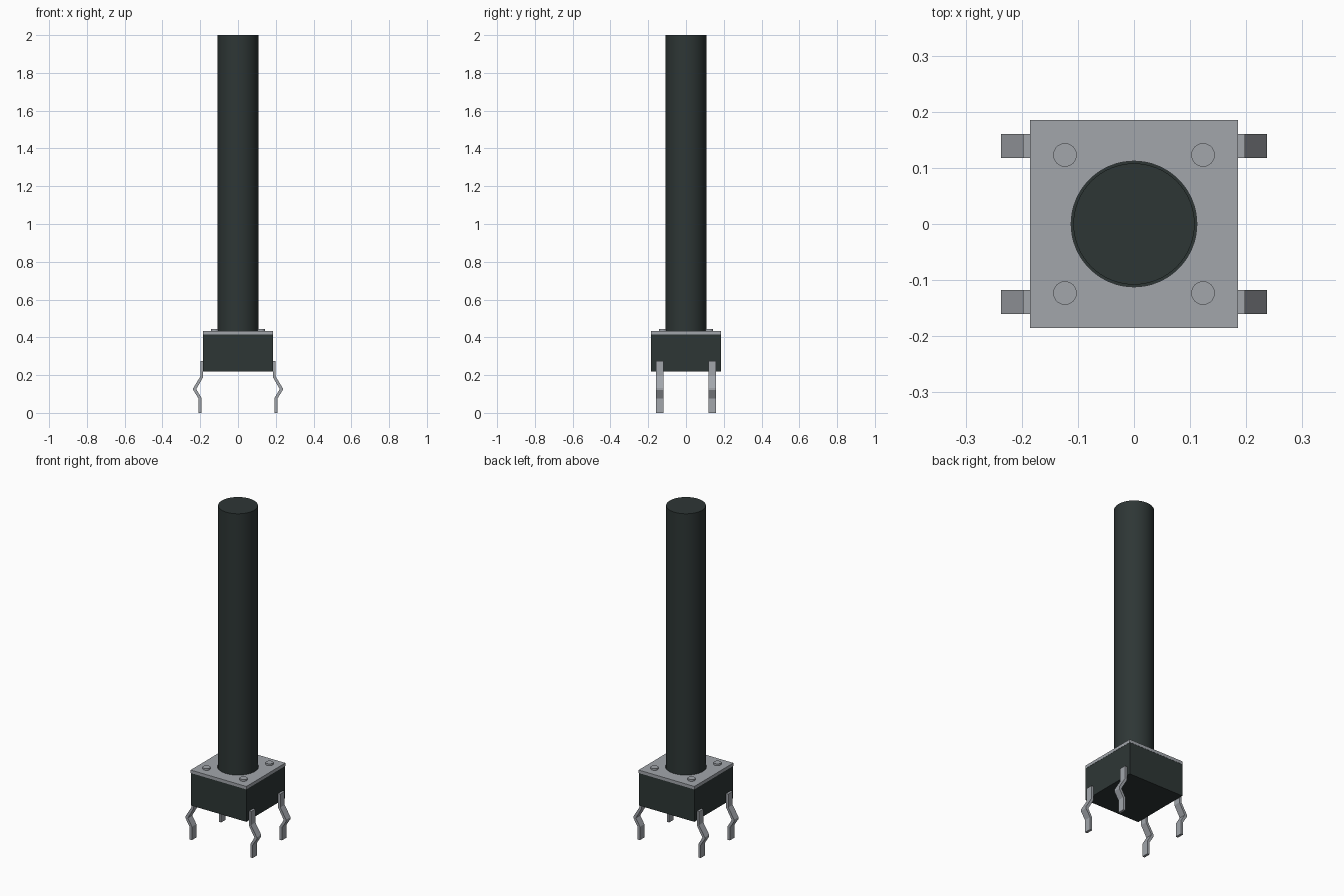
import bpy
import bmesh

if "Cube" in bpy.data.objects:
    bpy.data.objects.remove(bpy.data.objects["Cube"])


def material(name, rgb):
    m = bpy.data.materials.new(name)
    m.diffuse_color = (*rgb, 1.0)
    m.use_nodes = True
    m.node_tree.nodes["Principled BSDF"].inputs["Base Color"].default_value = m.diffuse_color
    return m


BLACK = material("dark plastic", (0.027, 0.037, 0.036))
METAL = material("grey metal", (0.36, 0.38, 0.41))


def box(name, half, z0, z1, mat):
    bpy.ops.mesh.primitive_cube_add(size=1, location=(0, 0, (z0 + z1) / 2))
    ob = bpy.context.object
    ob.name = name
    ob.scale = (2 * half, 2 * half, z1 - z0)
    bpy.ops.object.transform_apply(location=False, rotation=False, scale=True)
    ob.data.materials.append(mat)
    return ob


def cylinder(name, radius, x, y, z0, z1, mat, sides=64):
    bpy.ops.mesh.primitive_cylinder_add(vertices=sides, radius=radius, depth=z1 - z0,
                                        location=(x, y, (z0 + z1) / 2))
    ob = bpy.context.object
    ob.name = name
    ob.data.materials.append(mat)
    bpy.ops.object.shade_smooth_by_angle()
    return ob


# Housing and long plunger
box("housing", 0.184, 0.22, 0.415, BLACK)
cylinder("plunger", 0.108, 0, 0, 0.40, 2.0, BLACK)

# Cover plate with a clearance hole around the plunger
plate = box("cover_plate", 0.185, 0.415, 0.433, METAL)
cutter = cylinder("plate_hole_cutter", 0.112, 0, 0, 0.38, 0.48, METAL)
hole = plate.modifiers.new("hole", 'BOOLEAN')
hole.operation = 'DIFFERENCE'
hole.solver = 'EXACT'
hole.object = cutter
cutter.hide_render = True
cutter.hide_viewport = True

# Rivets and kinked legs at the four corners
OUTER = [(0.198, 0.275), (0.198, 0.195), (0.237, 0.131), (0.237, 0.121),
         (0.209, 0.076), (0.209, 0.0)]
INNER = [(0.194, 0.0), (0.194, 0.080), (0.221, 0.126), (0.184, 0.190), (0.184, 0.275)]


def leg(name, sx, y):
    bm = bmesh.new()
    ring = [bm.verts.new((sx * x, y - 0.021, z)) for x, z in OUTER + INNER]
    face = bm.faces.new(ring)
    ext = bmesh.ops.extrude_face_region(bm, geom=[face])
    moved = [g for g in ext["geom"] if isinstance(g, bmesh.types.BMVert)]
    bmesh.ops.translate(bm, verts=moved, vec=(0, 0.042, 0))
    bmesh.ops.recalc_face_normals(bm, faces=bm.faces)
    me = bpy.data.meshes.new(name)
    bm.to_mesh(me)
    bm.free()
    me.materials.append(METAL)
    bpy.context.collection.objects.link(bpy.data.objects.new(name, me))


for sx, side in ((-1, "left"), (1, "right")):
    for sy, end in ((-1, "front"), (1, "back")):
        cylinder(f"rivet_{end}_{side}", 0.021, sx * 0.123, sy * 0.123, 0.43, 0.444, METAL, 32)
        leg(f"leg_{end}_{side}", sx, sy * 0.139)
